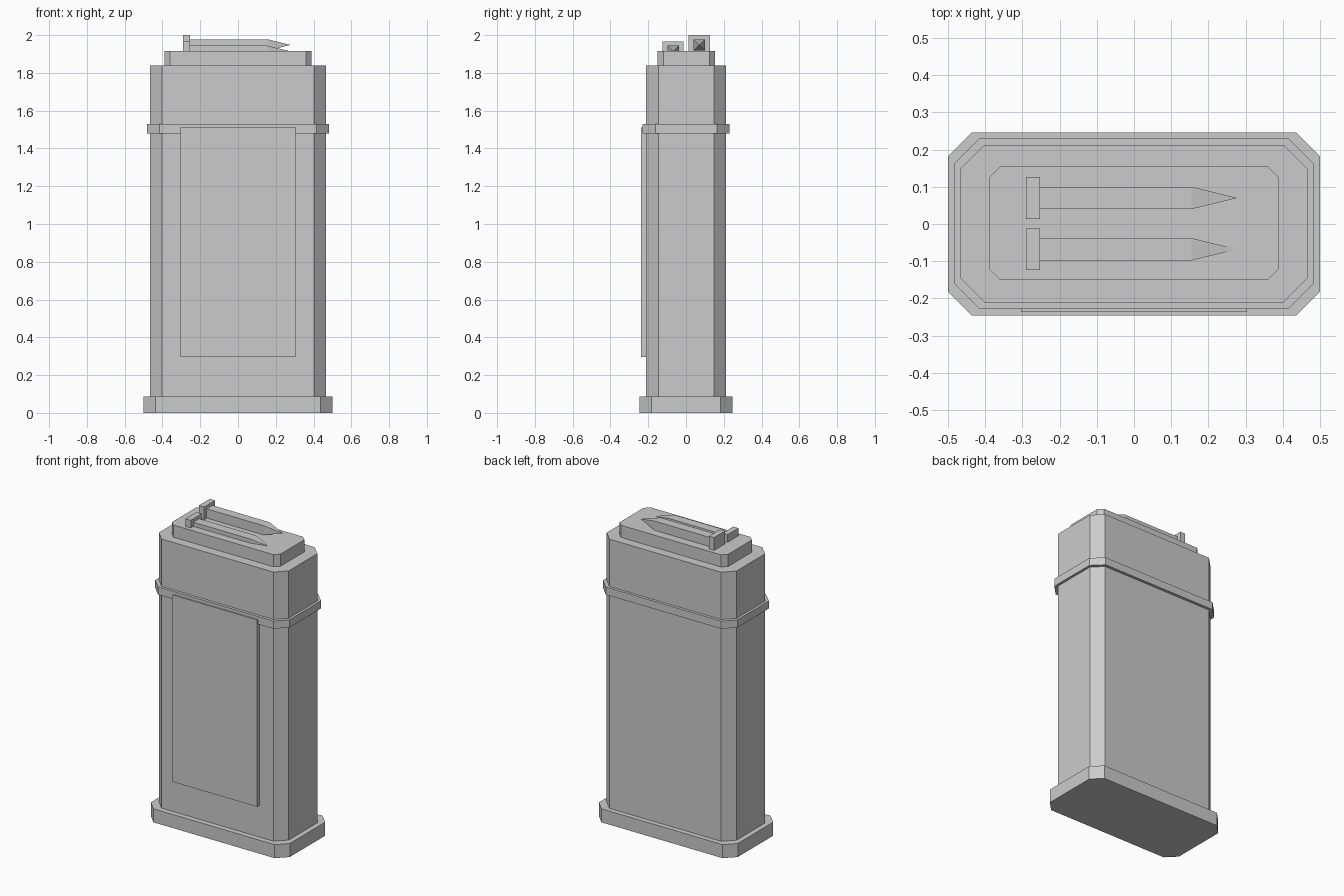
import bpy

if "Cube" in bpy.data.objects:
    bpy.data.objects.remove(bpy.data.objects["Cube"])

grey = bpy.data.materials.new("plain grey")
grey.diffuse_color = (0.6, 0.6, 0.6, 1)
grey.use_nodes = True
grey.node_tree.nodes["Principled BSDF"].inputs["Base Color"].default_value = grey.diffuse_color


def make(name, verts, faces):
    mesh = bpy.data.meshes.new(name)
    mesh.from_pydata(verts, [], faces)
    mesh.materials.append(grey)
    obj = bpy.data.objects.new(name, mesh)
    bpy.context.collection.objects.link(obj)
    return obj


def chamfered_slab(name, hx, hy, cut, z0, z1, yc=0.0):
    """Upright prism on a rectangle with cut corners."""
    a, b = hx - cut, hy - cut
    ring = [(hx, -b), (hx, b), (a, hy), (-a, hy),
            (-hx, b), (-hx, -b), (-a, -hy), (a, -hy)]
    verts = [(x, y + yc, z) for z in (z0, z1) for x, y in ring]
    faces = [(i, (i + 1) % 8, (i + 1) % 8 + 8, i + 8) for i in range(8)]
    faces += [tuple(reversed(range(8))), tuple(range(8, 16))]
    return make(name, verts, faces)


def box(name, x0, x1, y0, y1, z0, z1):
    verts = [(x, y, z) for z in (z0, z1)
             for x, y in ((x0, y0), (x1, y0), (x1, y1), (x0, y1))]
    faces = [(i, (i + 1) % 4, (i + 1) % 4 + 4, i + 4) for i in range(4)]
    return make(name, verts, faces + [(3, 2, 1, 0), (4, 5, 6, 7)])


def pointed_bar(name, x0, x1, tip, yc, zc, r):
    """Square bar along x that ends in a pyramid."""
    verts = [(x, yc + dy * r, zc + dz * r) for x in (x0, x1)
             for dy, dz in ((-1, -1), (1, -1), (1, 1), (-1, 1))]
    verts.append((tip, yc, zc))
    faces = [(i, (i + 1) % 4, (i + 1) % 4 + 4, i + 4) for i in range(4)]
    faces += [(i + 4, (i + 1) % 4 + 4, 8) for i in range(4)]
    return make(name, verts, faces + [(3, 2, 1, 0)])


# Stacked case: foot, main body, raised band and top cap
chamfered_slab("base_plate", 0.5, 0.246, 0.064, 0.0, 0.088)
chamfered_slab("body", 0.467, 0.212, 0.065, 0.088, 1.838, 0.001)
chamfered_slab("band", 0.483, 0.23, 0.068, 1.48, 1.53, 0.001)
chamfered_slab("top_cap", 0.39, 0.152, 0.03, 1.838, 1.917, 0.002)

# Raised panel on the front
box("front_panel", -0.304, 0.304, -0.237, -0.19, 0.295, 1.51)

# Two pointed bars with square end plates, the front one sunk lower
for side, yc, zc in (("rear", 0.07, 1.948), ("front", -0.068, 1.914)):
    pointed_bar(side + "_bar", -0.26, 0.155, 0.278, yc, zc, 0.03)
    box(side + "_end_plate", -0.291, -0.253, yc - 0.056, yc + 0.056,
        zc - 0.052, zc + 0.052)
